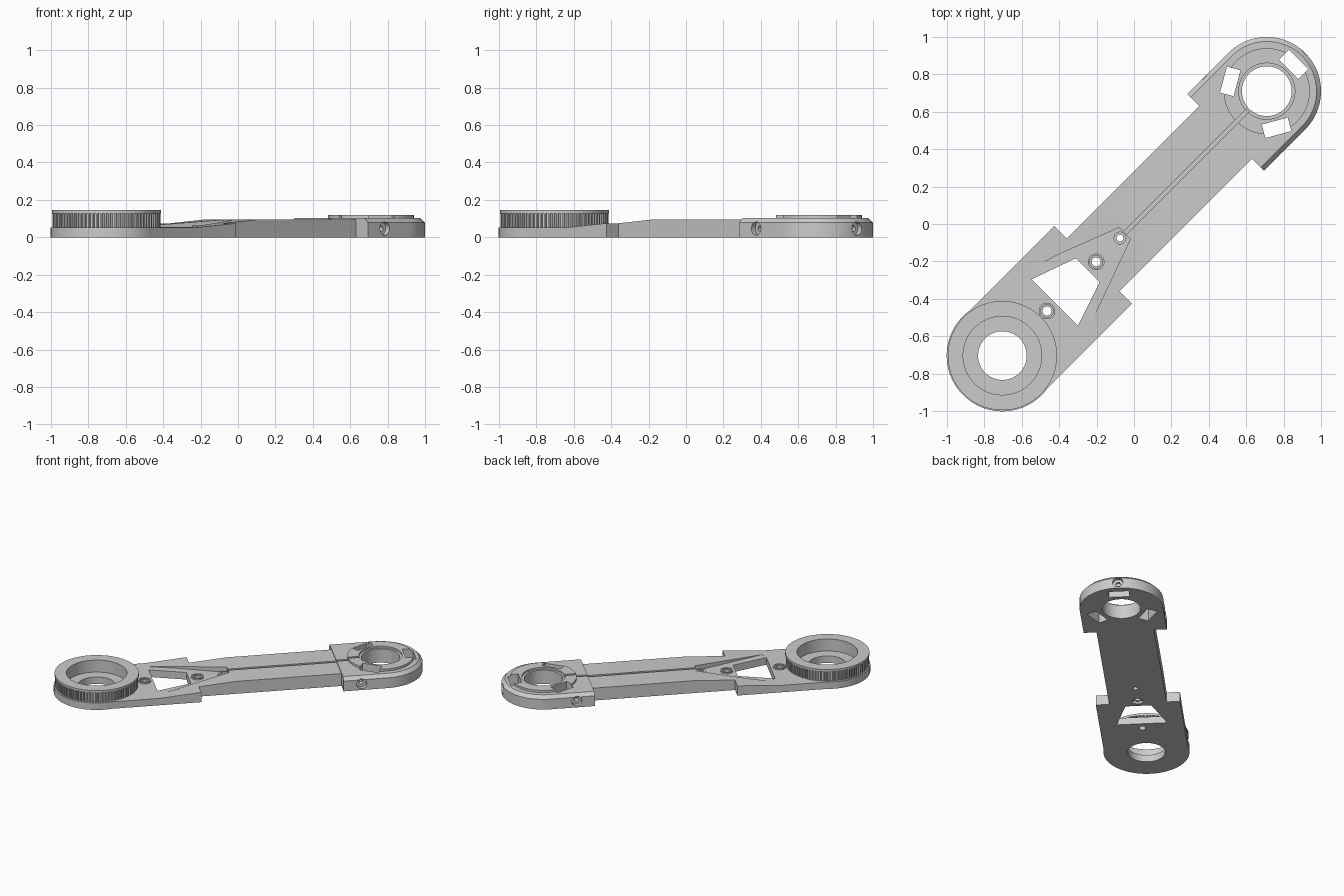
import bpy, bmesh, math
from mathutils import Matrix

if "Cube" in bpy.data.objects:
    bpy.data.objects.remove(bpy.data.objects["Cube"])

# Everything is built along the local x axis, then turned 45 degrees at the end.
GREY = bpy.data.materials.new("grey plastic")
GREY.diffuse_color = (0.60, 0.60, 0.60, 1)
GREY.use_nodes = True
GREY.node_tree.nodes["Principled BSDF"].inputs["Base Color"].default_value = GREY.diffuse_color
L, R = -0.995, 1.004        # centres of the two round ends
WL, WR = 0.295, 0.29        # their radii


def loft(name, rings):
    """Closed solid through rings of equal point count."""
    bm = bmesh.new()
    vs = [[bm.verts.new(p) for p in ring] for ring in rings]
    n = len(vs[0])
    for a, b in zip(vs, vs[1:]):
        for i in range(n):
            j = (i + 1) % n
            bm.faces.new((a[i], a[j], b[j], b[i]))
    bm.faces.new(vs[0])
    bm.faces.new(vs[-1])
    bmesh.ops.recalc_face_normals(bm, faces=bm.faces)
    me = bpy.data.meshes.new(name)
    bm.to_mesh(me)
    bm.free()
    ob = bpy.data.objects.new(name, me)
    bpy.context.collection.objects.link(ob)
    me.materials.append(GREY)
    return ob


def prism(name, pts, z0, z1):
    return loft(name, [[(x, y, z) for x, y in pts] for z in (z0, z1)])


def circle(r, cx=0, n=96):
    return [(cx + r * math.cos(2 * math.pi * i / n), r * math.sin(2 * math.pi * i / n)) for i in range(n)]


def disc(name, cx, r, z0, z1, n=96):
    return prism(name, circle(r, cx, n), z0, z1)


def side_profile(name, pts, w):
    """Profile in x,z given a width across y."""
    return loft(name, [[(x, y, z) for x, z in pts] for y in (-w, w)])


def boolean(ob, other, op):
    m = ob.modifiers.new("b", 'BOOLEAN')
    m.operation, m.object, m.solver = op, other, 'EXACT'
    bpy.context.view_layer.objects.active = ob
    bpy.ops.object.modifier_apply(modifier=m.name)
    bpy.data.objects.remove(other)


def cut(ob, *others):
    for o in others:
        boolean(ob, o, 'DIFFERENCE')


def add(ob, *others):
    for o in others:
        boolean(ob, o, 'UNION')


# Arm: sloped wide block, beam, round ends
arm = side_profile("arm", [(L, 0), (-0.31, 0), (-0.31, 0.075), (-0.6, 0.053), (L, 0.053)], WL - 0.002)
beam = side_profile("beam", [(-0.7, 0), (0.75, 0), (0.75, 0.095), (-0.05, 0.095),
                             (-0.6, 0.053), (-0.7, 0.053)], 0.2)


def end_outline(r, z):
    arc = [math.radians(-90 + 180 * i / 48) for i in range(49)]
    return [(0.693, r, z), (0.693, -r, z)] + [(R + r * math.cos(a), r * math.sin(a), z) for a in arc]


head = loft("head", [end_outline(WR, 0), end_outline(WR, 0.078), end_outline(WR - 0.024, 0.102)])
add(arm, disc("foot", L, WL + 0.003, 0, 0.053), beam, head, disc("collar", R, 0.23, 0.05, 0.118))

# Triangular sunken pocket with a screw boss at its tip
cut(arm, prism("pocket", [(-0.07, -0.043), (-0.07, 0.043), (-0.4, 0.17), (-0.58, 0.226),
                          (-0.58, -0.226)], 0.054, 0.2))
for x in (-0.286, -0.658):
    add(arm, disc("boss", x, 0.044, 0.02, 0.064, 32))
add(arm, disc("tip_boss", -0.106, 0.034, 0.02, 0.07, 32))

# Window, round openings, screw holes and cable groove
cut(arm, prism("window", [(-0.597, 0.178), (-0.597, -0.172), (-0.348, -0.09), (-0.348, 0.09)], -0.1, 0.2),
    disc("foot_hole", L, 0.13, -0.1, 0.2),
    disc("head_hole", R, 0.133, -0.1, 0.2),
    disc("head_lip", R, 0.15, 0.105, 0.2),
    prism("groove", [(-0.075, -0.01), (0.86, -0.01), (0.86, 0.01), (-0.075, 0.01)], 0.08, 0.2))
for x, r in ((-0.286, 0.024), (-0.658, 0.024), (-0.106, 0.018)):
    cut(arm, disc("screw_hole", x, r, -0.1, 0.2, 24))
for x in (-0.286, -0.658):
    cut(arm, disc("countersink", x, 0.034, 0.055, 0.2, 32))
cut(arm, disc("nut_pocket", -0.286, 0.04, -0.1, 0.02, 6))

# Three slots around the head
for k in range(3):
    slot = prism("slot", [(0.165, -0.072), (0.24, -0.072), (0.24, 0.072), (0.165, 0.072)], -0.1, 0.2)
    slot.data.transform(Matrix.Translation((R, 0, 0)) @ Matrix.Rotation(math.radians(120 * k), 4, 'Z'))
    cut(arm, slot)

# Sideways screw holes: both flanks and the tip
for x, y, ang in ((0.82, WR, 90), (0.82, -WR, -90), (R + WR, 0, 0)):
    for r, depth in ((0.036, 0.03), (0.016, 0.07)):
        hole = disc("side_hole", 0, r, -depth, 0.1, 24)
        hole.data.transform(Matrix.Translation((x, y, 0.047)) @ Matrix.Rotation(math.radians(ang), 4, 'Z')
                            @ Matrix.Rotation(math.radians(90), 4, 'Y'))
        cut(arm, hole)

# Toothed ring with a plain rim on top
TEETH = 80
teeth = []
for i in range(TEETH):
    for f, r in ((0, 0.278), (0.4, 0.278), (0.5, 0.288), (0.9, 0.288)):
        a = 2 * math.pi * (i + f) / TEETH
        teeth.append((L + r * math.cos(a), r * math.sin(a)))
ring = prism("toothed_ring", teeth, 0.045, 0.135)
add(ring, disc("rim", L, 0.292, 0.128, 0.145))
cut(ring, disc("bore", L, 0.21, 0, 0.3))

# Turn onto the diagonal and smooth the round walls
for ob in (arm, ring):
    ob.data.transform(Matrix.Rotation(math.radians(45), 4, 'Z'))
    bpy.ops.object.select_all(action='DESELECT')
    ob.select_set(True)
    bpy.context.view_layer.objects.active = ob
    bpy.ops.object.shade_smooth_by_angle(angle=math.radians(20))
